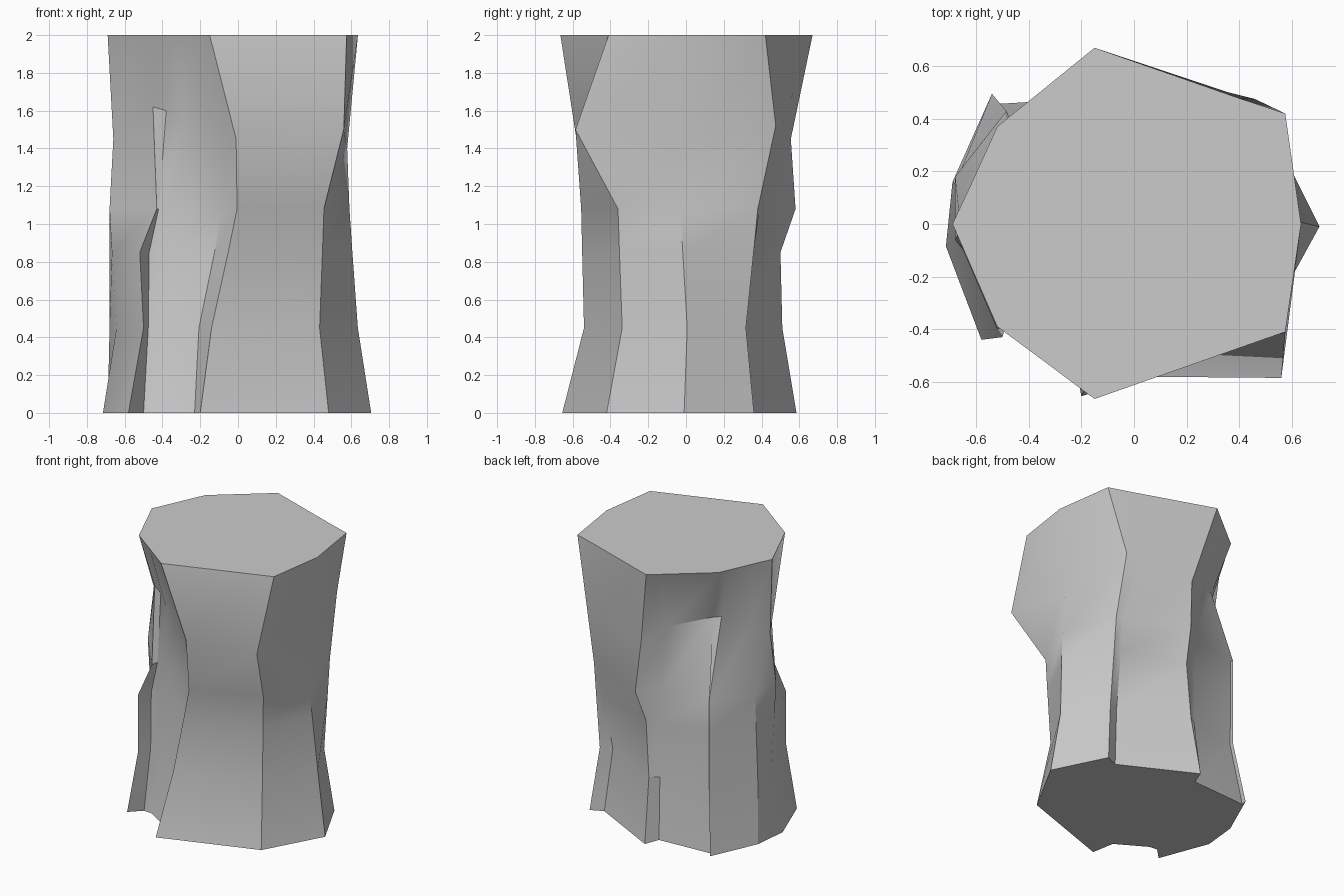
import bpy, bmesh, math

# Vertical ridges of the rock pillar, counter-clockwise from +x.
# Each ridge gives x, y at the base, neck (z 1.08), shoulder (with its z) and top.
ridges = [
    ((.705, -.01), (.59, -.03), (.578, -.02, 1.4), (.635, 0)),
    ((.52, .36), (.47, .38), (.46, .475, 1.52), (.575, .42)),
    ((.43, .32), (.42, .39), (.36, .50, 1.5), (.40, .478)),
    ((-.08, .585), (.00, .58), (-.03, .555, 1.45), (-.15, .67)),
    ((-.12, .48), (-.12, .47), (-.18, .44, 1.55), (-.22, .613)),
    ((-.545, .455), (-.49, .40), (-.42, .29, 1.62), (-.52, .37)),
    ((-.54, .495), (-.485, .43), (-.46, .25, 1.62), (-.54, .326)),
    ((-.69, .16), (-.68, .18), (-.58, .11, 1.5), (-.62, .15)),
    ((-.715, -.085), (-.68, -.06), (-.66, -.02, 1.45), (-.69, 0)),
    ((-.58, -.44), (-.43, -.37), (-.45, -.31, 1.62), (-.52, -.39)),
    ((-.50, -.36), (-.42, -.32), (-.38, -.34, 1.6), (-.40, -.479)),
    ((-.44, -.365), (-.36, -.31), (-.30, -.39, 1.53), (-.35, -.516)),
    ((-.23, -.49), (-.08, -.44), (-.15, -.48, 1.52), (-.25, -.591)),
    ((-.20, -.655), (-.005, -.555), (-.01, -.58, 1.45), (-.15, -.665)),
    ((.48, -.42), (.455, -.36), (.56, -.585, 1.5), (.575, -.41)),
]


def ring(bm, points, z):
    return [bm.verts.new((*p, z)[:3]) for p in points]


base, neck, shoulder, top = zip(*ridges)
# The foot tapers to a waist that keeps the base outline; some ridges stay upright
waist = [(x * .9, y * .84 + .015) for x, y in base]
for i, p in {3: (-.06, .51), 4: (-.12, .47), 7: (-.68, .15), 9: (-.50, -.43),
             10: (-.475, -.32), 11: (-.39, -.325), 13: (-.14, -.54)}.items():
    waist[i] = p
# The front left splinter breaks off above this ring
ledge = [(.35 * a + .65 * c, .35 * b + .65 * d)
         for (a, b), (c, d) in zip(waist, neck)]
ledge[3] = (-.03, .50)
ledge[9] = (-.52, -.40)
ledge[10] = (-.47, -.32)

bm = bmesh.new()
rings = [ring(bm, pts, z) for pts, z in
         ((base, 0), (waist, .45), (ledge, .85), (neck, 1.08), (shoulder, 1.5), (top, 2))]
n = len(ridges)
for lo, hi in zip(rings, rings[1:]):
    for i in range(n):
        j = (i + 1) % n
        bm.faces.new((lo[i], lo[j], hi[j], hi[i]))
# Flat base and top
bm.faces.new(rings[0][::-1])
bm.faces.new(rings[-1])
bmesh.ops.recalc_face_normals(bm, faces=bm.faces)

mesh = bpy.data.meshes.new("rock_pillar")
bm.to_mesh(mesh)
bm.free()
pillar = bpy.data.objects.new("rock_pillar", mesh)
bpy.context.collection.objects.link(pillar)
bpy.context.view_layer.objects.active = pillar
pillar.select_set(True)
bpy.ops.object.shade_smooth_by_angle(angle=math.radians(30))
